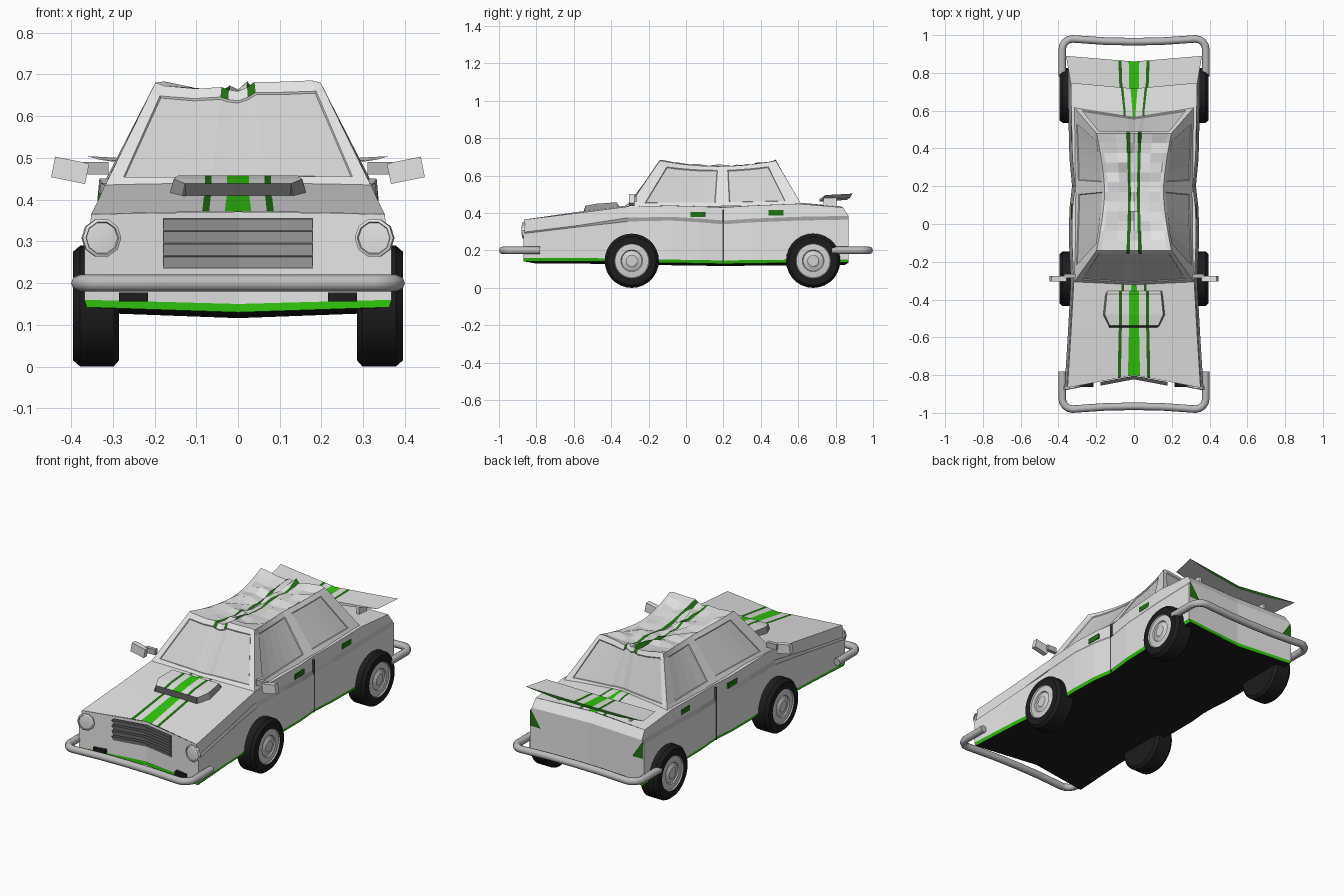
import bpy, bmesh, math, random
from mathutils import Matrix

random.seed(4)
default_cube = bpy.data.objects.get("Cube")
if default_cube:
    bpy.data.objects.remove(default_cube)

# Materials
PALETTE = {
    "white_paint": (0.78, 0.78, 0.78),
    "pale_glass": (0.64, 0.64, 0.64),
    "silver_metal": (0.5, 0.5, 0.5),
    "gray_trim": (0.3, 0.3, 0.3),
    "dark_trim": (0.08, 0.08, 0.08),
    "black_rubber": (0.012, 0.012, 0.012),
    "bright_green": (0.03, 0.58, 0.004),
    "dark_green": (0.015, 0.17, 0.006),
}
MATERIALS = []
for label, rgb in PALETTE.items():
    material = bpy.data.materials.new(label)
    material.use_nodes = True
    material.diffuse_color = (*rgb, 1)
    material.node_tree.nodes["Principled BSDF"].inputs["Base Color"].default_value = (*rgb, 1)
    MATERIALS.append(material)
WHITE, GLASS, SILVER, GRAY, DARK, BLACK, GREEN, DARK_GREEN = range(len(MATERIALS))


def finish(name, bm, smooth=False):
    mesh = bpy.data.meshes.new(name)
    bm.to_mesh(mesh)
    bm.free()
    for material in MATERIALS:
        mesh.materials.append(material)
    obj = bpy.data.objects.new(name, mesh)
    bpy.context.collection.objects.link(obj)
    if smooth:
        bpy.ops.object.select_all(action="DESELECT")
        obj.select_set(True)
        bpy.context.view_layer.objects.active = obj
        bpy.ops.object.shade_smooth_by_angle(angle=math.radians(35))
    return obj


def surface(name, patches, smooth=False, recess_glass=False):
    """Join grids of points into one mesh; each grid has a rule giving a face's colour."""
    bm = bmesh.new()
    for rows, rule in patches:
        grid = [[bm.verts.new(p) for p in row] for row in rows]
        for i in range(len(grid) - 1):
            for j in range(len(grid[i]) - 1):
                corners = grid[i][j], grid[i][j + 1], grid[i + 1][j + 1], grid[i + 1][j]
                bm.faces.new(corners).material_index = rule(i, j)
    bmesh.ops.remove_doubles(bm, verts=bm.verts, dist=0.0003)
    bmesh.ops.recalc_face_normals(bm, faces=bm.faces)
    if recess_glass:
        panes = [f for f in bm.faces if f.material_index == GLASS]
        bmesh.ops.inset_region(bm, faces=panes, thickness=0.004, depth=-0.004)
    return finish(name, bm, smooth)


def box(name, center, size, color):
    bm = bmesh.new()
    bmesh.ops.create_cube(bm, size=1, matrix=Matrix.Translation(center) @ Matrix.Diagonal((*size, 1)))
    for face in bm.faces:
        face.material_index = color
    return finish(name, bm)


def lathe(name, profile, rule, steps):
    angles = [2 * math.pi * i / steps for i in range(steps + 1)]
    rows = [[(x, r * math.cos(a), r * math.sin(a)) for x, r in profile] for a in angles]
    return surface(name, [(rows, lambda i, j: rule(j))], smooth=True)


def mirrored(half):
    return [(-x, y, z) for x, y, z in half] + [p for p in reversed(half) if p[0] > 0]


# Body shell: y, half width, sill z, crease z, shoulder z, stripe scale
STATIONS = [
    (-0.87, 0.368, 0.142, 0.29, 0.365, 1), (-0.58, 0.35, 0.142, 0.325, 0.4, 0.95),
    (-0.31, 0.335, 0.138, 0.355, 0.435, 0.75), (-0.08, 0.345, 0.133, 0.36, 0.44, 0.5),
    (0.08, 0.342, 0.131, 0.35, 0.435, 0.5), (0.2, 0.328, 0.128, 0.34, 0.43, 0.5),
    (0.35, 0.342, 0.131, 0.35, 0.44, 0.5), (0.6, 0.348, 0.133, 0.36, 0.45, 0.65),
    (0.87, 0.35, 0.135, 0.365, 0.43, 0.95),
]


def body_section(station):
    y, w, sill, crease, shoulder, s = station
    dent = {-0.87: 0.07, 0.87: -0.02}.get(y, 0)
    lean = -0.03 if y > 0.8 else 0
    band = 0.008 if y < -0.5 else 0.02
    outline = [(0, sill - 0.012), (w - 0.006, sill), (w, sill + 0.018), (w, crease),
               (w - 0.012, crease + band), (w - 0.016, shoulder)]
    outline += [(x, shoulder + 0.006) for x in (0.086 * s, 0.069 * s, 0.032 * s ** 3)]
    outline.append((0, shoulder + 0.006))
    return [(x, y + dent * (1 - x / w) + (lean if k > 4 else 0), z) for k, (x, z) in enumerate(outline)]


sections = [body_section(s) for s in STATIONS]
RING_COLORS = [BLACK, GREEN, WHITE, GRAY, WHITE, WHITE, DARK_GREEN, WHITE, GREEN]
body_rows = [mirrored(s) + s[:1] for s in sections]
patches = [(body_rows, lambda i, j: (RING_COLORS + RING_COLORS[::-1])[j])]
for section in (sections[0], sections[-1]):
    cap = []
    for k in range(1, 6):
        x, y, z = section[k]
        center_z = section[0][2] if k == 1 else section[-1][2] if k == 5 else z - 0.01 * (k == 2)
        center_y = section[-1][1] if k == 5 else section[0][1]
        cap.append([(-x, y, z), (0, center_y, center_z), (x, y, z)])
    patches.append((cap, lambda i, j: GREEN if i == 0 else WHITE))
surface("body_shell", patches)

# Cabin with pinched, crumpled roof
STEPS = 12
half_fracs = [1, 0.89, 0.5, 0.2, 0.11, 0]
fracs = [-f for f in half_fracs] + half_fracs[-2::-1]
roof, belt = [], []
for i in range(STEPS + 1):
    t = i / STEPS
    v = abs(2 * t - 1)
    half, rim = 0.155 + 0.043 * v ** 1.5, 0.65 + 0.03 * v * v
    row = []
    for f in fracs:
        edge = abs(f) == 1
        wrinkle = 0 if edge else random.uniform(-0.012, 0.012) - 0.01 * (1 - abs(f))
        row.append((f * half, -0.14 + 0.62 * t, rim + wrinkle))
    roof.append(row)
    belt.append((0.308 + 0.012 * v, -0.31 + 0.93 * t, 0.43 + 0.012 * t))


def blend(low, high):
    return [[tuple(a + (b - a) * t for a, b in zip(p, q)) for p, q in zip(low, high)]
            for t in (0, 0.1, 0.9, 1)]


def side_rule(i, j):
    return GLASS if i == 1 and j not in (0, 6, STEPS - 1) else WHITE


def screen_rule(i, j):
    if i == 2 and j in (3, 6):
        return DARK_GREEN
    return GLASS if i == 1 and 0 < j < len(fracs) - 2 else WHITE


cabin = [(roof, lambda i, j: DARK_GREEN if j in (3, 6) else WHITE)]
for end, bulge in ((0, -0.02), (-1, -0.05)):
    x, y, z = belt[end]
    foot = [(x * f, y + bulge * (1 - abs(f)), z) for f in fracs]
    cabin.append((blend(foot, roof[end]), screen_rule))
for side, column in ((-1, 0), (1, -1)):
    foot = [(side * x, y, z) for x, y, z in belt]
    cabin.append((blend(foot, [row[column] for row in roof]), side_rule))
surface("cabin", cabin, recess_glass=True)

# Hood scoop, carrying the stripes
scoop_x = [0.165, 0.154, 0.079, 0.063, 0.026, 0]
scoop_rows = []
for y, lift, squeeze in ((-0.55, -0.01, 0.8), (-0.538, 0.026, 0.83), (-0.48, 0.03, 1),
                         (-0.37, 0.024, 0.93), (-0.35, -0.01, 0.9)):
    hood_z = 0.371 + (y + 0.87) * 0.125
    scoop_rows.append(mirrored([(x * (squeeze if k < 2 else 1), y, hood_z + (-0.01 if k == 0 else lift))
                                for k, x in enumerate(scoop_x)]))
SCOOP_COLORS = [GRAY, WHITE, DARK_GREEN, WHITE, GREEN]
surface("hood_scoop", [(scoop_rows, lambda i, j: DARK if i == 0 else (SCOOP_COLORS + SCOOP_COLORS[::-1])[j])])


# Grille following the dented nose
def nose_strip(name, half, levels, colors):
    rows = [[(x, -0.87 + 0.07 * (1 - abs(x) / 0.368) - out, z) for x in (-half, 0, half)]
            for z, out in levels]
    surface(name, [(rows, lambda i, j: colors[i])])


nose_strip("grille_back", 0.18, [(0.356, 0.003), (0.235, 0.003)], [DARK])
for n in range(4):
    z = 0.237 + 0.03 * n
    nose_strip(f"grille_slat_{n + 1}", 0.178,
               [(z, 0.004), (z + 0.026, 0.022), (z + 0.027, 0.003)], [WHITE, DARK])

# Rear spoiler: top, trailing edge, underside, leading edge
wing_x = [0.36, 0.2, 0.083, 0.066, 0.028, 0]
wing_rows = []
for y, base, drop in ((0.715, 0.476, 0), (0.86, 0.484, 0), (0.86, 0.484, 0.014),
                      (0.715, 0.476, 0.014), (0.715, 0.476, 0)):
    wing_rows.append(mirrored([(x * (0.93 if y < 0.8 else 1), y + 0.03 * x / 0.36,
                                base + 0.02 * x / 0.36 - (drop if k else 0))
                               for k, x in enumerate(wing_x)]))
WING_COLORS = [WHITE, WHITE, DARK_GREEN, WHITE, GREEN]
surface("spoiler", [(wing_rows, lambda i, j: (WING_COLORS + WING_COLORS[::-1])[j] if i == 0
                     else DARK_GREEN if i == 1 else WHITE)])

# Tube bumpers
for name, end in (("front_bumper", -1), ("rear_bumper", 1)):
    half = [(0.38, 0.78), (0.38, 0.925)]
    half += [(0.325 + 0.055 * math.cos(a), 0.925 + 0.055 * math.sin(a))
             for a in (math.radians(d) for d in (22, 45, 68, 90))] + [(0.15, 0.968), (0, 0.965)]
    path = mirrored([(x, end * y, 0.2) for x, y in half])
    curve = bpy.data.curves.new(name, "CURVE")
    curve.dimensions = "3D"
    curve.bevel_depth, curve.bevel_resolution, curve.use_fill_caps = 0.02, 2, True
    spline = curve.splines.new("POLY")
    spline.points.add(len(path) - 1)
    for point, co in zip(spline.points, path):
        point.co = (*co, 1)
    curve.materials.append(MATERIALS[SILVER])
    tube = bpy.data.objects.new(name, curve)
    bpy.context.collection.objects.link(tube)
    bpy.ops.object.select_all(action="DESELECT")
    tube.select_set(True)
    bpy.context.view_layer.objects.active = tube
    bpy.ops.object.convert(target="MESH")
    bpy.ops.object.shade_smooth_by_angle(angle=math.radians(50))

WHEEL = [(-0.055, 0), (-0.055, 0.13), (-0.042, 0.145), (0.038, 0.145), (0.055, 0.13), (0.055, 0.094),
         (0.049, 0.09), (0.052, 0.058), (0.046, 0.054), (0.05, 0.034), (0.054, 0.03), (0.054, 0)]
LAMP = [(-0.01, 0.047), (0.007, 0.047), (0.01, 0.04), (0.006, 0.038), (0.01, 0)]

# Paired parts
for side, label in ((1, "left"), (-1, "right")):
    for y, place in ((-0.29, "front"), (0.68, "rear")):
        wheel = lathe(f"{place}_{label}_wheel", [(side * x, r) for x, r in WHEEL],
                      lambda j: BLACK if j < 5 else GLASS, 28)
        wheel.location = (side * 0.34, y, 0.145)
    lamp = lathe(f"{label}_headlight", LAMP, lambda j: GLASS if j == 2 else WHITE, 10)
    lamp.rotation_euler = (0, 0, -math.pi / 2 - side * 0.19)
    lamp.location = (side * 0.327, -0.863, 0.308)
    for y, z, place in ((0.065, 0.392, "front"), (0.48, 0.402, "rear")):
        box(f"{place}_{label}_handle", (side * 0.324, y, z), (0.02, 0.08, 0.028), DARK_GREEN)
    box(f"{label}_door_gap", (side * 0.324, 0.2, 0.275), (0.01, 0.008, 0.29), DARK)
    box(f"{label}_mirror_arm", (side * 0.34, -0.275, 0.475), (0.06, 0.02, 0.03), SILVER)
    mirror = box(f"{label}_mirror", (0, 0, 0), (0.083, 0.028, 0.05), WHITE)
    mirror.location = (side * 0.402, -0.29, 0.47)
    mirror.rotation_euler = (0, -side * 0.2, 0)
    box(f"{label}_bumper_mount", (side * 0.25, -0.848, 0.167), (0.07, 0.03, 0.022), BLACK)
    box(f"{label}_spoiler_post", (side * 0.22, 0.77, 0.46), (0.015, 0.07, 0.05), WHITE)
    # Triangular tail light
    lens = [[(side * 0.346, 0.873, 0.375), (side * 0.346, 0.873, 0.285)],
            [(side * 0.34, 0.873, 0.375), (side * 0.282, 0.873, 0.285)]]
    surface(f"{label}_tail_light", [(lens, lambda i, j: DARK_GREEN)])
